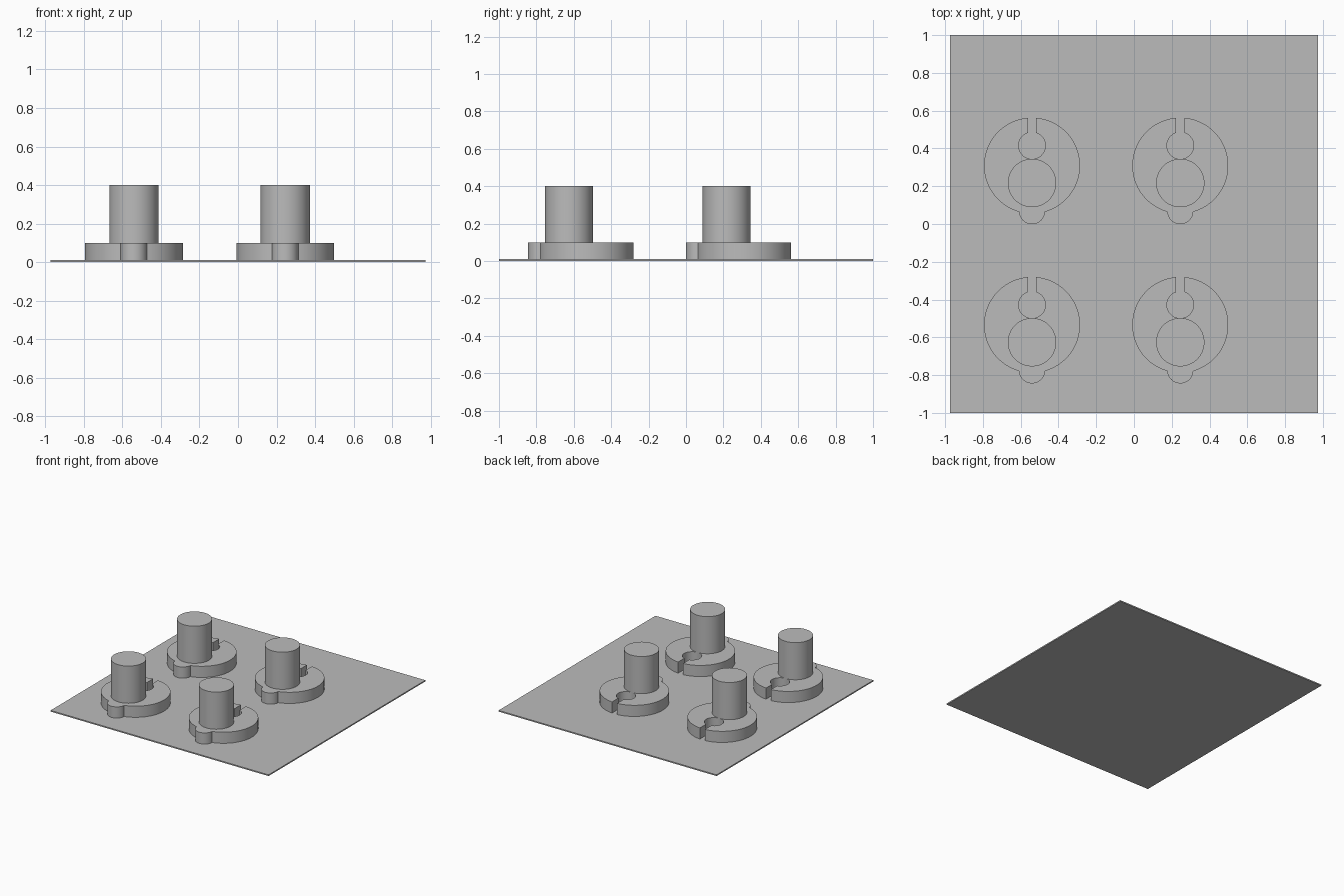
import bpy, bmesh, math

if "Cube" in bpy.data.objects:
    bpy.data.objects.remove(bpy.data.objects["Cube"])

grey = bpy.data.materials.new("plain grey")
grey.diffuse_color = (0.5, 0.5, 0.5, 1)
grey.use_nodes = True
grey.node_tree.nodes["Principled BSDF"].inputs["Base Color"].default_value = grey.diffuse_color

R, TAB_R, HOLE_R, POST_R = 0.254, 0.069, 0.071, 0.128
TAB_Y, HOLE_Y, POST_Y = -0.241, 0.106, -0.092   # offsets from the disc centre
SLOT = 0.022                                    # half width of the slot
PLATE_TOP, DISC_TOP, POST_TOP = 0.01, 0.10, 0.40


def arc(cy, r, a0, a1, n):
    return [(r * math.cos(a0 + (a1 - a0) * i / n),
             cy + r * math.sin(a0 + (a1 - a0) * i / n)) for i in range(n + 1)]


def prism(name, outline, z0, z1, location=(0, 0)):
    """Extrude a closed outline between two heights."""
    bm = bmesh.new()
    base = bm.faces.new([bm.verts.new((x, y, z0)) for x, y in outline])
    top = bmesh.ops.extrude_face_region(bm, geom=[base], use_keep_orig=True)
    for v in top["geom"]:
        if isinstance(v, bmesh.types.BMVert):
            v.co.z = z1
    bmesh.ops.recalc_face_normals(bm, faces=bm.faces[:])
    mesh = bpy.data.meshes.new(name)
    bm.to_mesh(mesh)
    bm.free()
    mesh.materials.append(grey)
    obj = bpy.data.objects.new(name, mesh)
    obj.location = (*location, 0)
    bpy.context.collection.objects.link(obj)
    bpy.context.view_layer.objects.active = obj
    bpy.ops.object.select_all(action='DESELECT')
    obj.select_set(True)
    bpy.ops.object.shade_smooth_by_angle(angle=math.radians(30))
    return obj


# Disc outline: left rim, rounded front tab, right rim, slot and keyhole
slot_a = math.asin(SLOT / R)
d = -TAB_Y
meet_y = -(d * d + R * R - TAB_R ** 2) / (2 * d)
meet_x = math.sqrt(R * R - meet_y ** 2)
rim_a = math.atan2(meet_x, -meet_y)
tab_a = math.atan2(meet_y - TAB_Y, meet_x)
hole_a = math.asin(SLOT / HOLE_R)
half = math.pi / 2
disc_outline = (
    arc(0, R, half + slot_a, 3 * half - rim_a, 40)
    + arc(TAB_Y, TAB_R, math.pi - tab_a, 2 * math.pi + tab_a, 24)[1:-1]
    + arc(0, R, -half + rim_a, half - slot_a, 40)
    + arc(HOLE_Y, HOLE_R, half - hole_a, -3 * half + hole_a, 32))
post_outline = arc(0, POST_R, 0, 2 * math.pi, 64)[:-1]

# Thin base plate
prism("base_plate", [(-0.973, -1), (0.973, -1), (0.973, 1), (-0.973, 1)], 0, PLATE_TOP)

# Four slotted discs with posts
for row, y in (("front", -0.534), ("back", 0.309)):
    for side, x in (("left", -0.54), ("right", 0.245)):
        prism(f"{row}_{side}_disc", disc_outline, PLATE_TOP, DISC_TOP, (x, y))
        prism(f"{row}_{side}_post", post_outline, DISC_TOP, POST_TOP, (x, y + POST_Y))
